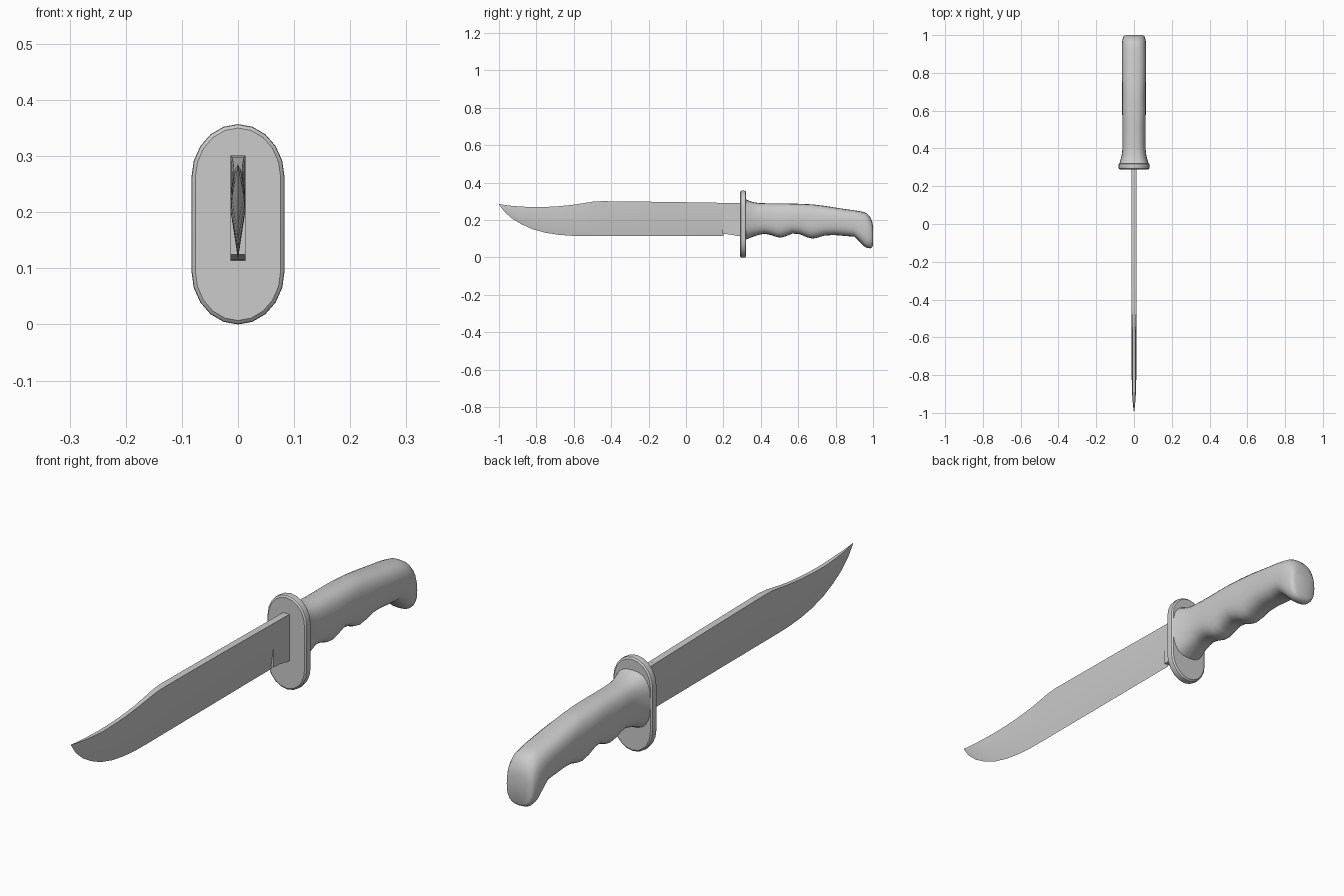
import bpy, bmesh
from math import cos, sin, pi, copysign


def loft(name, rings, angle=35):
    """Skin a list of equal-length closed rings and cap both ends."""
    bm = bmesh.new()
    loops = [[bm.verts.new(p) for p in ring] for ring in rings]
    n = len(loops[0])
    for a, b in zip(loops, loops[1:]):
        for i in range(n):
            j = (i + 1) % n
            bm.faces.new((a[i], a[j], b[j], b[i]))
    bm.faces.new(loops[0])
    bm.faces.new(loops[-1])
    bmesh.ops.remove_doubles(bm, verts=bm.verts, dist=0.0002)
    bmesh.ops.recalc_face_normals(bm, faces=bm.faces)
    mesh = bpy.data.meshes.new(name)
    bm.to_mesh(mesh)
    bm.free()
    ob = bpy.data.objects.new(name, mesh)
    bpy.context.collection.objects.link(ob)
    bpy.ops.object.select_all(action='DESELECT')
    ob.select_set(True)
    bpy.context.view_layer.objects.active = ob
    bpy.ops.object.shade_smooth_by_angle(angle=angle * pi / 180)
    return ob


def power(v, e):
    return copysign(abs(v) ** e, v)


# Clip-point blade: y, spine z, edge z, spine half width, shoulder half width
T = 0.013
blade_stations = [
    (0.20, 0.292, 0.115, T, T),
    (-0.10, 0.297, 0.115, T, T),
    (-0.45, 0.301, 0.115, T, T),
    (-0.50, 0.298, 0.115, 0.011, T),
    (-0.55, 0.290, 0.115, 0.009, T),
    (-0.61, 0.281, 0.116, 0.008, T),
    (-0.68, 0.274, 0.121, 0.008, T),
    (-0.75, 0.270, 0.132, 0.008, T),
    (-0.82, 0.269, 0.151, 0.008, 0.012),
    (-0.88, 0.272, 0.178, 0.007, 0.011),
    (-0.93, 0.276, 0.208, 0.005, 0.008),
    (-0.97, 0.281, 0.243, 0.002, 0.004),
    (-1.00, 0.286, 0.284, 0.0, 0.0),
]
rings = []
for y, top, edge, ws, wm in blade_stations:
    mid = edge + (top - edge) * 0.52
    rings.append([(ws, y, top), (wm, y, mid), (0, y, edge), (-wm, y, mid), (-ws, y, top)])
loft("blade", rings, 20)

# Unsharpened block between blade and guard
loft("ricasso", [[(T, y, t), (T, y, b), (-T, y, b), (-T, y, t)]
                 for y, t, b in ((0.195, 0.292, 0.125), (0.23, 0.2915, 0.124),
                                 (0.27, 0.291, 0.116), (0.30, 0.29, 0.113))], 20)


# Oval guard with chamfered rims
def guard_ring(y, inset):
    pts = []
    for side, cz in ((1, 0.262), (-1, 0.095)):
        for k in range(11):
            a = pi * k / 10 + (0 if side > 0 else pi)
            pts.append(((0.083 - inset) * cos(a), y, cz + (0.095 - inset) * sin(a)))
    return pts


loft("guard", [guard_ring(y, i) for y, i in
               ((0.289, 0.007), (0.294, 0.001), (0.299, 0), (0.312, 0), (0.317, 0.001), (0.322, 0.007))])

# Handle with finger grooves and hooked pommel: y, top z, bottom z, half width
handle_stations = [
    (0.318, 0.312, 0.095, 0.078),
    (0.335, 0.304, 0.102, 0.073),
    (0.36, 0.296, 0.112, 0.066),
    (0.39, 0.291, 0.121, 0.062),
    (0.42, 0.290, 0.127, 0.061),
    (0.455, 0.289, 0.120, 0.061),
    (0.485, 0.289, 0.109, 0.062),
    (0.51, 0.289, 0.106, 0.062),
    (0.535, 0.289, 0.114, 0.062),
    (0.57, 0.288, 0.128, 0.062),
    (0.61, 0.287, 0.124, 0.063),
    (0.65, 0.285, 0.107, 0.063),
    (0.675, 0.284, 0.101, 0.063),
    (0.70, 0.281, 0.105, 0.063),
    (0.74, 0.276, 0.117, 0.063),
    (0.79, 0.268, 0.120, 0.064),
    (0.85, 0.259, 0.115, 0.064),
    (0.90, 0.252, 0.111, 0.064),
    (0.93, 0.247, 0.083, 0.064),
    (0.955, 0.242, 0.058, 0.064),
    (0.970, 0.233, 0.050, 0.062),
    (0.985, 0.216, 0.049, 0.059),
    (0.995, 0.192, 0.054, 0.054),
    (1.00, 0.170, 0.063, 0.046),
]
SIDES = 24
rings = []
for y, top, bot, w in handle_stations:
    c, h = (top + bot) / 2, (top - bot) / 2
    rings.append([(w * power(cos(2 * pi * k / SIDES), 0.75), y,
                   c + h * power(sin(2 * pi * k / SIDES), 0.75)) for k in range(SIDES)])
loft("handle", rings, 40)
